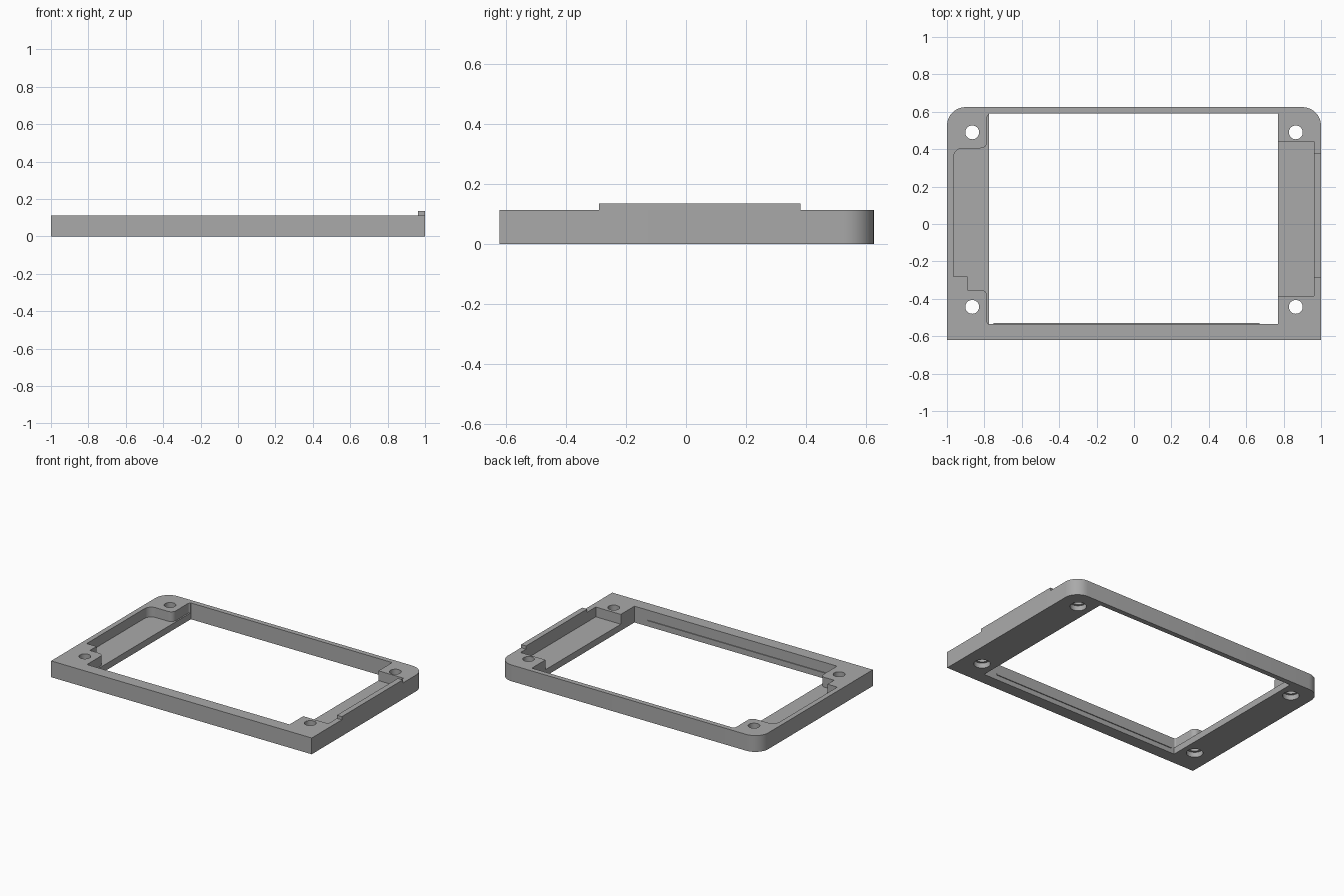
import bpy, bmesh, math
from mathutils import Vector

if "Cube" in bpy.data.objects:
    bpy.data.objects.remove(bpy.data.objects["Cube"], do_unlink=True)

HEIGHT, FLOOR = 0.113, 0.045
grey = bpy.data.materials.new("plain grey")
grey.use_nodes = True
grey.diffuse_color = (0.4, 0.4, 0.4, 1)
grey.node_tree.nodes["Principled BSDF"].inputs["Base Color"].default_value = (0.4, 0.4, 0.4, 1)


def rounded(corners, steps=8):
    """Right-angled outline from (x, y, radius) corners."""
    pts = []
    for i, (x, y, r) in enumerate(corners):
        p = Vector((x, y))
        if not r:
            pts.append(p)
            continue
        before = (Vector(corners[i - 1][:2]) - p).normalized()
        after = (Vector(corners[(i + 1) % len(corners)][:2]) - p).normalized()
        centre = p + (before + after) * r
        for k in range(steps + 1):
            t = math.pi / 2 * k / steps
            pts.append(centre - r * (after * math.cos(t) + before * math.sin(t)))
    return pts


def prism(name, pts, z0, z1):
    bm = bmesh.new()
    face = bm.faces.new([bm.verts.new((p[0], p[1], z0)) for p in pts])
    top = bmesh.ops.extrude_face_region(bm, geom=[face])["geom"]
    bmesh.ops.translate(bm, vec=(0, 0, z1 - z0),
                        verts=[v for v in top if isinstance(v, bmesh.types.BMVert)])
    bmesh.ops.recalc_face_normals(bm, faces=bm.faces)
    mesh = bpy.data.meshes.new(name)
    bm.to_mesh(mesh)
    bm.free()
    mesh.materials.append(grey)
    obj = bpy.data.objects.new(name, mesh)
    bpy.context.collection.objects.link(obj)
    return obj


def box(name, x0, x1, y0, y1, z0, z1):
    return prism(name, [(x0, y0), (x1, y0), (x1, y1), (x0, y1)], z0, z1)


def disc(name, x, y, r, z0, z1, sides=32):
    ring = [(x + r * math.cos(2 * math.pi * k / sides),
             y + r * math.sin(2 * math.pi * k / sides)) for k in range(sides)]
    return prism(name, ring, z0, z1)


# Frame body: square front corners, rounded back corners
frame = prism("frame", rounded([(-1, -0.62, 0), (1, -0.62, 0),
                                (1, 0.625, 0.1), (-1, 0.625, 0.1)]), 0, HEIGHT)

# Central window and the two side recesses
cutters = [
    box("window_cutter", -0.775, 0.77, -0.535, 0.59, -0.1, 0.3),
    box("right_recess_cutter", 0.7, 0.962, -0.385, 0.44, FLOOR, 0.3),
    prism("left_recess_cutter", rounded([
        (-0.7, 0.59, 0), (-0.785, 0.59, 0.02), (-0.785, 0.405, 0.035),
        (-0.965, 0.405, 0.05), (-0.965, -0.28, 0), (-0.89, -0.28, 0),
        (-0.89, -0.352, 0), (-0.785, -0.352, 0.035), (-0.785, -0.535, 0.01),
        (-0.7, -0.535, 0)]), FLOOR, 0.3),
]

# Screw holes, counterbored from below
for x in (-0.865, 0.865):
    for y in (-0.443, 0.49):
        cutters.append(disc("hole_cutter", x, y, 0.037, -0.1, 0.3))
        cutters.append(disc("counterbore_cutter", x, y, 0.052, -0.1, 0.035))

for cutter in cutters:
    cutter.hide_render = True
    mod = frame.modifiers.new(cutter.name, "BOOLEAN")
    mod.operation, mod.solver, mod.object = "DIFFERENCE", "EXACT", cutter

# Bake the cuts, then drop the cutters
bpy.context.view_layer.update()
baked = bpy.data.meshes.new_from_object(
    frame.evaluated_get(bpy.context.evaluated_depsgraph_get()))
frame.modifiers.clear()
frame.data = baked
for cutter in cutters:
    bpy.data.objects.remove(cutter, do_unlink=True)

# Raised lip on the side rail and the thin ledge inside the front rail
box("side_lip", 0.962, 1, -0.29, 0.38, HEIGHT, 0.135)
box("front_ledge", -0.75, 0.67, -0.536, -0.529, 0.033, 0.043)

bpy.ops.object.select_all(action="DESELECT")
frame.select_set(True)
bpy.context.view_layer.objects.active = frame
bpy.ops.object.shade_smooth_by_angle(angle=math.radians(30))
